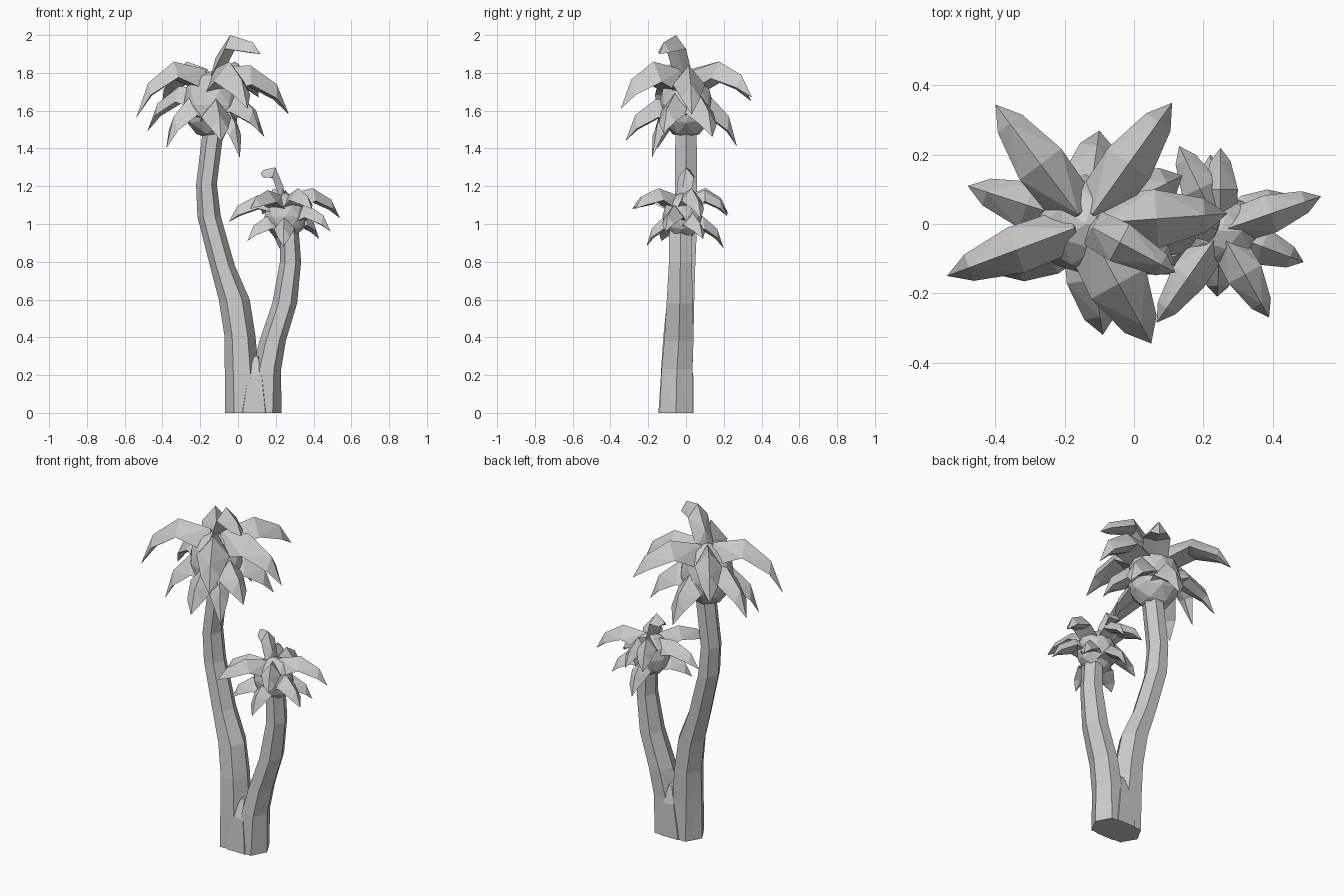
import bpy, bmesh, math
from mathutils import Vector, Matrix


def finish(name, bm):
    bmesh.ops.recalc_face_normals(bm, faces=bm.faces)
    me = bpy.data.meshes.new(name)
    bm.to_mesh(me)
    bm.free()
    ob = bpy.data.objects.new(name, me)
    bpy.context.collection.objects.link(ob)
    return ob


def weld(target, other):
    # merge a helper solid into the target
    mod = target.modifiers.new("weld", 'BOOLEAN')
    mod.operation = 'UNION'
    mod.solver = 'EXACT'
    mod.use_self = True
    mod.object = other
    other.hide_render = True
    other.hide_set(True)


def loft(bm, rings, tip=None):
    # skin a list of equal-length point rings, capped or closed to a point
    vs = [[bm.verts.new(p) for p in r] for r in rings]
    n = len(vs[0])
    faces = []
    for a, b in zip(vs, vs[1:]):
        for i in range(n):
            faces.append(bm.faces.new((a[i], a[(i + 1) % n], b[(i + 1) % n], b[i])))
    faces.append(bm.faces.new(vs[0][::-1]))
    if tip is None:
        faces.append(bm.faces.new(vs[-1]))
    else:
        t = bm.verts.new(tip)
        for i in range(n):
            faces.append(bm.faces.new((vs[-1][i], vs[-1][(i + 1) % n], t)))
    bmesh.ops.recalc_face_normals(bm, faces=faces)
    bmesh.ops.triangulate(bm, faces=faces)


def trunk(name, stations):
    # hexagonal tube through (x, y, z, rx, ry)
    bm = bmesh.new()
    loft(bm, [[(x + rx * math.cos(i * math.pi / 3), y + ry * 1.12 * math.sin(i * math.pi / 3), z)
               for i in range(6)] for x, y, z, rx, ry in stations])
    return finish(name, bm)


def frond(bm, centre, root_z, peak_z, tip, w, bend=0.5):
    # folded leaf: ridge, two drooping edges and a belly, ending in a point
    tip = Vector(tip)
    flat = Vector((tip.x - centre[0], tip.y - centre[1], 0))
    side = Vector((-flat.y, flat.x, 0)).normalized()
    base = Vector((centre[0], centre[1], 0))
    rings = []
    for f, z, k, d in ((0.08, root_z, 0.9, 1.7), (bend, peak_z, 1.0, 1.2),
                       (0.84, peak_z * 0.62 + tip.z * 0.38, 0.58, 0.9)):
        p = base + flat * f + Vector((0, 0, z))
        drop = Vector((0, 0, -w * d))
        rings.append([p, p + side * w * k + drop, p + drop * 1.05 - flat * 0.05,
                      p - side * w * k + drop])
    loft(bm, rings, tip)


def crown(name, centre, size, fronds):
    bm = bmesh.new()
    for spec in fronds:
        frond(bm, centre, *spec)
    leaves = finish(name, bm)
    # faceted heart of the crown
    bm = bmesh.new()
    bmesh.ops.create_icosphere(bm, subdivisions=2, radius=1,
                               matrix=Matrix.Translation(centre) @ Matrix.Diagonal((*size, 1)))
    weld(leaves, finish(name + "_heart", bm))


# two trunks growing out of one foot
tall = trunk("trunks", [
    (0.03, -0.053, 0, 0.1, 0.09), (0.02, -0.049, 0.22, 0.09, 0.086),
    (0.01, -0.04, 0.41, 0.082, 0.082), (-0.02, -0.028, 0.6, 0.082, 0.074),
    (-0.083, -0.015, 0.78, 0.066, 0.066), (-0.153, 0, 1.04, 0.062, 0.062),
    (-0.167, 0, 1.21, 0.055, 0.06), (-0.128, 0, 1.52, 0.055, 0.058)])
short = trunk("short_trunk", [
    (0.137, -0.053, 0, 0.093, 0.09), (0.152, -0.048, 0.23, 0.076, 0.084),
    (0.183, -0.038, 0.38, 0.07, 0.08), (0.247, -0.033, 0.58, 0.066, 0.072),
    (0.278, -0.03, 0.8, 0.056, 0.062), (0.27, -0.03, 1.0, 0.049, 0.06)])
foot = trunk("trunk_fork", [(0.085, -0.053, 0, 0.12, 0.096), (0.09, -0.047, 0.2, 0.07, 0.088),
                            (0.095, -0.04, 0.3, 0.02, 0.055)])
weld(tall, short)
weld(tall, foot)

# large crown: root height, ridge height, tip, half width
crown("tall_crown", (-0.14, 0.0, 1.63), (0.155, 0.145, 0.18), [
    (1.88, 2.00, (0.12, -0.14, 1.90), 0.06, 0.38),
    (1.82, 1.86, (-0.40, 0.345, 1.65), 0.075),
    (1.82, 1.86, (-0.54, -0.15, 1.56), 0.07),
    (1.82, 1.86, (0.05, -0.345, 1.61), 0.09),
    (1.83, 1.84, (0.27, 0.03, 1.58), 0.085),
    (1.81, 1.86, (0.11, 0.35, 1.67), 0.075),
    (1.71, 1.73, (-0.48, 0.11, 1.49), 0.07),
    (1.67, 1.67, (-0.38, -0.15, 1.40), 0.08),
    (1.66, 1.66, (-0.09, -0.32, 1.44), 0.08),
    (1.65, 1.64, (0.01, -0.18, 1.35), 0.07),
    (1.66, 1.67, (-0.10, 0.27, 1.41), 0.085),
    (1.69, 1.69, (0.14, 0.14, 1.46), 0.085),
    (1.69, 1.69, (0.12, -0.12, 1.48), 0.08),
])

# small crown
crown("short_crown", (0.25, -0.02, 1.04), (0.115, 0.105, 0.125), [
    (1.20, 1.30, (0.12, 0.03, 1.27), 0.045, 0.4),
    (1.16, 1.19, (0.54, 0.08, 1.03), 0.056),
    (1.15, 1.19, (0.39, -0.27, 1.08), 0.054),
    (1.15, 1.18, (0.065, -0.285, 1.08), 0.054),
    (1.14, 1.15, (-0.05, -0.05, 1.01), 0.056),
    (1.15, 1.19, (0.13, 0.225, 1.05), 0.056),
    (1.14, 1.18, (0.25, 0.22, 1.04), 0.05),
    (1.08, 1.10, (0.49, -0.11, 0.96), 0.055),
    (1.06, 1.06, (0.43, 0.09, 0.92), 0.055),
    (1.04, 1.04, (0.24, -0.21, 0.88), 0.055),
    (1.05, 1.04, (0.05, -0.13, 0.91), 0.055),
    (1.04, 1.04, (0.22, 0.20, 0.87), 0.055),
])
